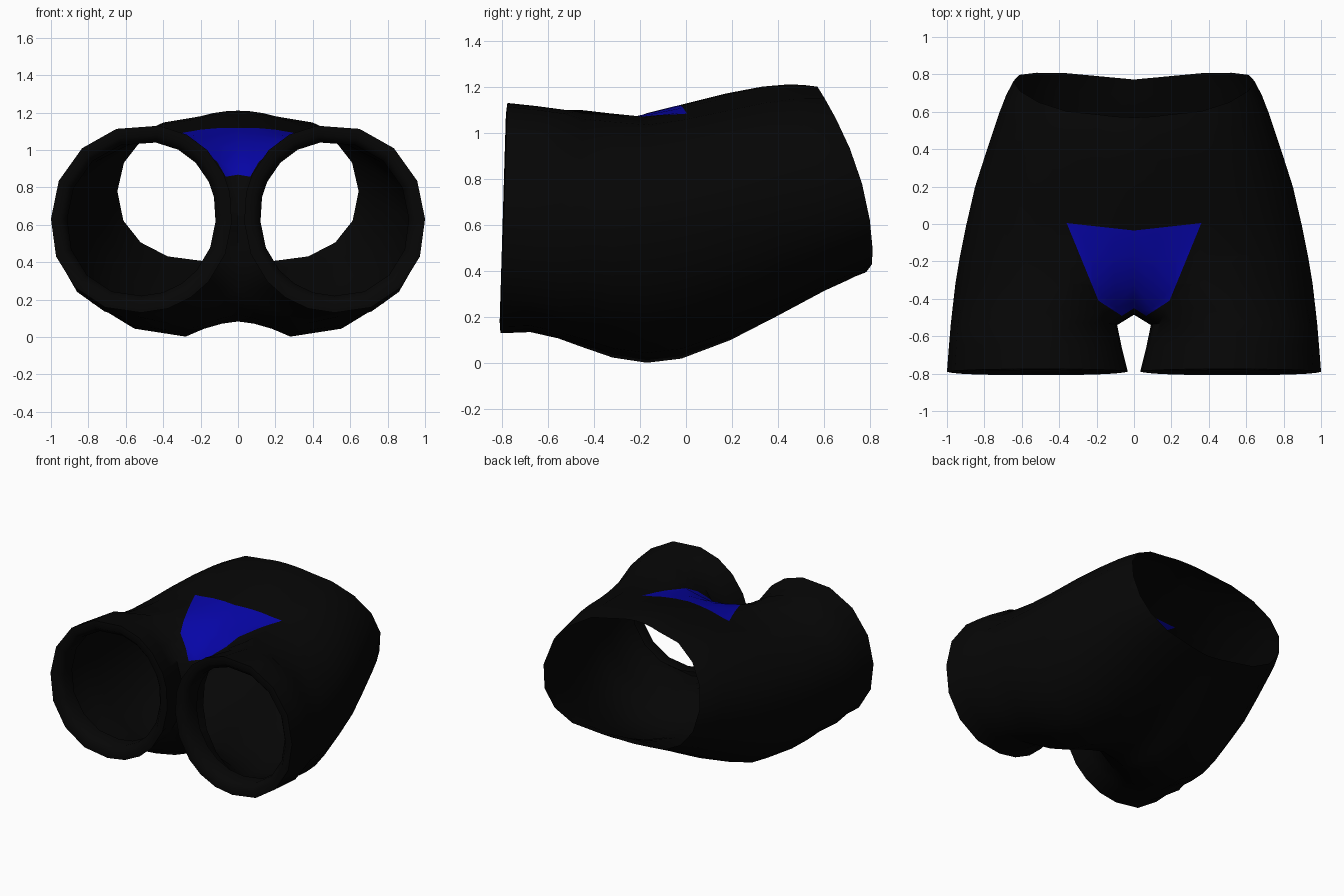
import bpy, bmesh, math
from mathutils import Vector

if "Cube" in bpy.data.objects:
    bpy.data.objects.remove(bpy.data.objects["Cube"])

def material(name, rgb):
    m = bpy.data.materials.new(name)
    m.diffuse_color = (*rgb, 1)
    m.use_nodes = True
    m.node_tree.nodes["Principled BSDF"].inputs["Base Color"].default_value = m.diffuse_color
    return m

black = material("black_fabric", (0.0018, 0.0018, 0.0018))
blue = material("blue_panel", (0.002, 0.0015, 0.38))

# Right half of the torso, waist to fork:
# y, tilt, top centre z, peak x, peak z, half width, widest z, low x, low z, bottom centre z, roundness
TORSO = [
    (.81, .24, 1.20, .18, 1.178, .645, .78, .18, .405, .392, 0),
    (.72, .205, 1.207, .19, 1.18, .685, .76, .19, .36, .36, 0),
    (.62, .17, 1.21, .20, 1.18, .72, .74, .20, .315, .32, 0),
    (.41, .08, 1.20, .22, 1.165, .785, .70, .22, .205, .22, 0),
    (.20, .03, 1.17, .25, 1.13, .85, .67, .25, .10, .14, 0),
    (-.02, 0, 1.122, .30, 1.088, .90, .64, .27, .02, .09, 0),
    (-.17, 0, 1.085, .35, 1.068, .93, .62, .28, .002, .083, .1),
    (-.32, 0, 1.005, .36, 1.083, .955, .61, .30, .025, .12, .25),
    (-.45, 0, .868, .37, 1.098, .97, .60, .36, .07, .25, .4),
]
# Leg rings: y, inner x, outer x, bottom z, top z, scale (the last ones fold in as a hem)
LEG = [
    (-.54, .09, .98, .108, 1.102, 1),
    (-.66, .065, .99, .135, 1.118, 1),
    (-.79, .033, 1.0, .13, 1.132, 1),
    (-.795, .033, 1.0, .13, 1.132, .9),
    (-.75, .033, 1.0, .13, 1.132, .82),
    (-.66, .033, 1.0, .13, 1.132, .82),
]
# Angles round a leg, clockwise from the top
ANGLES = (-62, -45, -29, -11, 16, 41, 66, 90, 113, 135, 157, 180, 197, 213, 228, 248, 268, 286)

def torso_arc(y, tilt, zt, xp, zp, w, zo, xb, zb, zc, e):
    """Fifteen points from top centre round the outside to bottom centre."""
    def inner(s, x, z0, z1):
        a = s * math.pi / 2
        f = (1 - e) * s * s + e * math.sin(a)
        return ((1 - e) * s + e * (1 - math.cos(a))) * x, z0 + (z1 - z0) * f
    pts = [inner(i / 3, xp, zt, zp) for i in range(3)]
    for i in range(4):
        a = i * math.pi / 8
        pts.append((xp + (w - xp) * math.sin(a), zo + (zp - zo) * math.cos(a)))
    for i in range(5):
        a = i * math.pi / 8
        c, s = max(0, math.cos(a)) ** .9, math.sin(a) ** .9
        pts.append((xb + (w - xb) * c, zo + (zb - zo) * s))
    pts += [inner(i / 3, xb, zc, zb) for i in (2, 1, 0)]
    out = []
    for x, z in pts:
        yy = y - tilt * ((z - .45) / .75) ** 2
        if z < .5:  # the lower waist edge dips in the middle
            yy -= .15 * tilt * max(0, 1 - x / .4)
        out.append(Vector((x, yy, z)))
    return out

def leg_ring(y, x0, x1, z0, z1, scale):
    cx, cz = (x0 + x1) / 2, (z0 + z1) / 2
    rx, rz = (x1 - x0) / 2 * scale, (z1 - z0) / 2 * scale
    pts = []
    for deg in ANGLES:
        a = math.radians(deg)
        bulge = 1 + .035 * max(0, -math.sin(2 * a))
        z = cz + rz * bulge * math.cos(a)
        pts.append(Vector((cx + rx * bulge * math.sin(a), y + .03 * (z - cz), z)))
    return pts

bm = bmesh.new()

def add(points):
    return [bm.verts.new(p) for p in points]

def bridge(a, b, closed):
    n = len(a)
    for i in range(n if closed else n - 1):
        j = (i + 1) % n
        bm.faces.new((a[i], a[j], b[j], b[i]))

# Torso
prev = None
for section in TORSO:
    ring = add(torso_arc(*section))
    if prev:
        bridge(prev, ring, False)
    prev = ring

# Crotch line closes the fork into a leg ring
prev = prev + add([(0, -.475, .40), (0, -.485, .58), (0, -.48, .74)])
for section in LEG:
    ring = add(leg_ring(*section))
    bridge(prev, ring, True)
    prev = ring

bmesh.ops.recalc_face_normals(bm, faces=bm.faces)

# Front panel: cut its outline into the upper surface, then colour the inside
OUTLINE = [((0, -.035), (.36, .005)), ((.36, .005), (.19, -.41)), ((.19, -.41), (.09, -.475))]

def side(p, line):
    (ax, ay), (bx, by) = line
    return (bx - ax) * (p.y - ay) - (by - ay) * (p.x - ax)

for line in OUTLINE:
    (ax, ay), (bx, by) = line
    faces = [f for f in bm.faces
             if all(v.co.z > .7 and -.6 < v.co.y < .25 and v.co.x < .65 for v in f.verts)]
    geom = set(faces)
    for f in faces:
        geom.update(f.edges)
        geom.update(f.verts)
    bmesh.ops.bisect_plane(bm, geom=list(geom), dist=1e-4, plane_co=(ax, ay, 1),
                           plane_no=(by - ay, ax - bx, 0))
for f in bm.faces:
    c = f.calc_center_median()
    if c.z > .86 and c.y > -.5 and all(side(c, l) < 0 for l in OUTLINE):
        f.material_index = 1

# Left half
geom = bm.verts[:] + bm.edges[:] + bm.faces[:]
bmesh.ops.mirror(bm, geom=geom, axis='X', merge_dist=1e-4)
bmesh.ops.remove_doubles(bm, verts=bm.verts, dist=1e-4)
bmesh.ops.recalc_face_normals(bm, faces=bm.faces)

mesh = bpy.data.meshes.new("shorts")
bm.to_mesh(mesh)
bm.free()
mesh.materials.append(black)
mesh.materials.append(blue)
shorts = bpy.data.objects.new("shorts", mesh)
bpy.context.collection.objects.link(shorts)
bpy.context.view_layer.objects.active = shorts
shorts.select_set(True)
bpy.ops.object.shade_smooth_by_angle(angle=math.radians(60))
